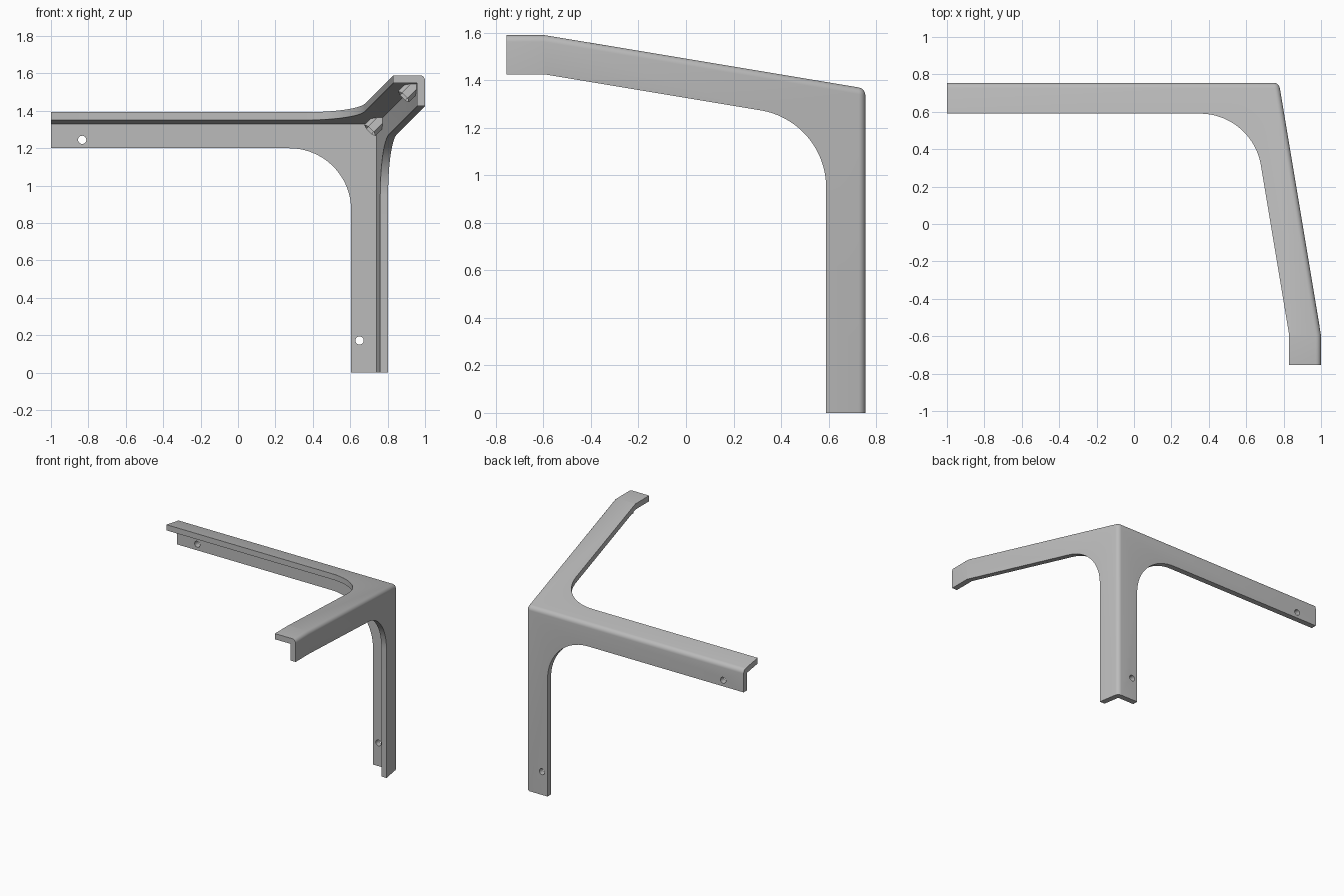
import bpy, bmesh, math
from mathutils import Vector, Matrix

if "Cube" in bpy.data.objects:
    bpy.data.objects.remove(bpy.data.objects["Cube"])

FRONT, BEND, BACK = -0.755, -0.595, 0.755   # depth stations of the sloping arm
SLOPE, WALL, WIDTH = 1 / 6, 0.042, 0.165

steel = bpy.data.materials.new("light grey metal")
steel.diffuse_color = (0.5, 0.5, 0.5, 1)
steel.use_nodes = True
steel.node_tree.nodes["Principled BSDF"].inputs["Base Color"].default_value = steel.diffuse_color


def drop(y):
    """How far the arm has moved in and down at depth y."""
    return max(0, y - BEND) * SLOPE


def make(name, bm, helper=False):
    bmesh.ops.recalc_face_normals(bm, faces=bm.faces)
    mesh = bpy.data.meshes.new(name)
    bm.to_mesh(mesh)
    bm.free()
    obj = bpy.data.objects.new(name, mesh)
    bpy.context.collection.objects.link(obj)
    mesh.materials.append(steel)
    obj.hide_render = helper
    return obj


def wedge(x0, x1, z0, z1, ys):
    """Block whose right and top faces follow the arm slope."""
    bm = bmesh.new()
    rings = []
    for y in ys:
        r, t = x1 - drop(y), z1 - drop(y)
        rings.append([bm.verts.new(p) for p in
                      ((x0, y, z0), (r, y, z0), (r, y, t), (x0, y, t))])
    for a, b in zip(rings, rings[1:]):
        for i in range(4):
            j = (i + 1) % 4
            bm.faces.new((a[i], a[j], b[j], b[i]))
    bm.faces.new(rings[0])
    bm.faces.new(rings[-1])
    bmesh.ops.recalc_face_normals(bm, faces=bm.faces)
    return bm, rings


def fillet(a, p, b, r, n=20):
    """Arc points of radius r rounding corner p between a and b."""
    a, p, b = Vector(a), Vector(p), Vector(b)
    u, v = (a - p).normalized(), (b - p).normalized()
    half = math.acos(u.dot(v)) / 2
    c = p + (u + v).normalized() * (r / math.sin(half))
    s, e = p + u * (r / math.tan(half)) - c, p + v * (r / math.tan(half)) - c
    a0 = math.atan2(s.y, s.x)
    turn = math.atan2(s.x * e.y - s.y * e.x, s.dot(e))
    return [(c.x + r * math.cos(a0 + turn * i / n), c.y + r * math.sin(a0 + turn * i / n))
            for i in range(n + 1)]


def prism(name, pts, place, lo, hi):
    """Cutter: 2D outline extruded between lo and hi along one axis."""
    bm = bmesh.new()
    a = [bm.verts.new(place(u, v, lo)) for u, v in pts]
    b = [bm.verts.new(place(u, v, hi)) for u, v in pts]
    n = len(pts)
    bm.faces.new(a)
    bm.faces.new(b)
    for i in range(n):
        bm.faces.new((a[i], a[(i + 1) % n], b[(i + 1) % n], b[i]))
    return make(name, bm, True)


# Outer block with the three meeting edges rounded
bm, rings = wedge(-1, 1, 0, 1.59, (FRONT, BEND, BACK))
pairs = [(rings[0][2], rings[1][2]), (rings[1][2], rings[2][2]),
         (rings[2][1], rings[2][2]), (rings[2][2], rings[2][3])]
edges = [e for e in bm.edges if any(set(e.verts) == set(p) for p in pairs)]
bmesh.ops.bevel(bm, geom=edges, offset=0.028, segments=5, profile=0.5, affect='EDGES')
bracket = make("corner_bracket", bm)

# Cavity leaves three thin walls
bm, _ = wedge(-2, 1 - WALL, -1, 1.59 - WALL, (-1, BEND, BACK - WALL))
cutters = [make("cavity_cutter", bm, True)]

# Windows turn each wall into a rounded L
R = 0.33
inner = BACK - WIDTH
top_x, side_z = 1 - 0.17, 1.59 - WIDTH
dz = drop(inner)
top = [(-2, inner)] + fillet((-2, inner), (top_x - dz, inner), (top_x, BEND), R) + \
      [(top_x, BEND), (top_x, -1.3), (-2, -1.3)]
cutters.append(prism("top_window_cutter", top, lambda u, v, w: (u, v, w), -1.1, 2))
side = [(inner, -1.3)] + fillet((inner, -1.3), (inner, side_z - dz), (BEND, side_z), R) + \
       [(BEND, side_z), (-1.4, side_z), (-1.4, -1.3)]
cutters.append(prism("side_window_cutter", side, lambda u, v, w: (w, u, v), -2.1, 2))
back = [(-2.2, 1.2)] + fillet((-2.2, 1.2), (0.605, 1.2), (0.605, -1.4), R) + \
       [(0.605, -1.4), (-2.2, -1.4)]
cutters.append(prism("back_window_cutter", back, lambda u, v, w: (u, w, v), -1.2, 1))

# Screw holes near both ends of the back wall
for i, (x, z) in enumerate(((-0.833, 1.245), (0.65, 0.172))):
    pts = [(x + 0.022 * math.cos(k * math.tau / 24), z + 0.022 * math.sin(k * math.tau / 24))
           for k in range(24)]
    cutters.append(prism(f"hole_cutter_{i + 1}", pts, lambda u, v, w: (u, w, v), 0.6, 0.9))

bpy.context.view_layer.objects.active = bracket
bracket.select_set(True)
for c in cutters:
    m = bracket.modifiers.new(c.name, 'BOOLEAN')
    m.operation, m.solver, m.object = 'DIFFERENCE', 'EXACT', c
    bpy.ops.object.modifier_apply(modifier=m.name)
for c in cutters:
    bpy.data.objects.remove(c)
for o in bpy.context.selected_objects:
    o.select_set(o == bracket)
bpy.ops.object.shade_smooth_by_angle(angle=math.radians(25))

# Hexagonal sockets standing in the inner corner of the arm
axis = Vector((-1, -1 / 3, -1)).normalized()
along = Vector((-SLOPE, 1, -SLOPE)).normalized()
across = along.cross(axis)
for name, y in (("front_socket", -0.53), ("rear_socket", 0.55)):
    base = Vector((1 - WALL - drop(y), y, 1.59 - WALL - drop(y)))
    bm = bmesh.new()
    bmesh.ops.create_cone(bm, cap_ends=True, segments=6, radius1=0.042, radius2=0.042, depth=0.09)
    bm.faces.ensure_lookup_table()
    end = max(bm.faces, key=lambda f: f.calc_center_median().z)
    bmesh.ops.inset_region(bm, faces=[end], thickness=0.014)
    bmesh.ops.translate(bm, verts=end.verts, vec=(0, 0, -0.04))
    rot = Matrix((across, along, axis)).transposed().to_4x4() @ Matrix.Rotation(math.pi / 6, 4, 'Z')
    bm.transform(Matrix.Translation(base + axis * 0.045) @ rot)
    make(name, bm)
